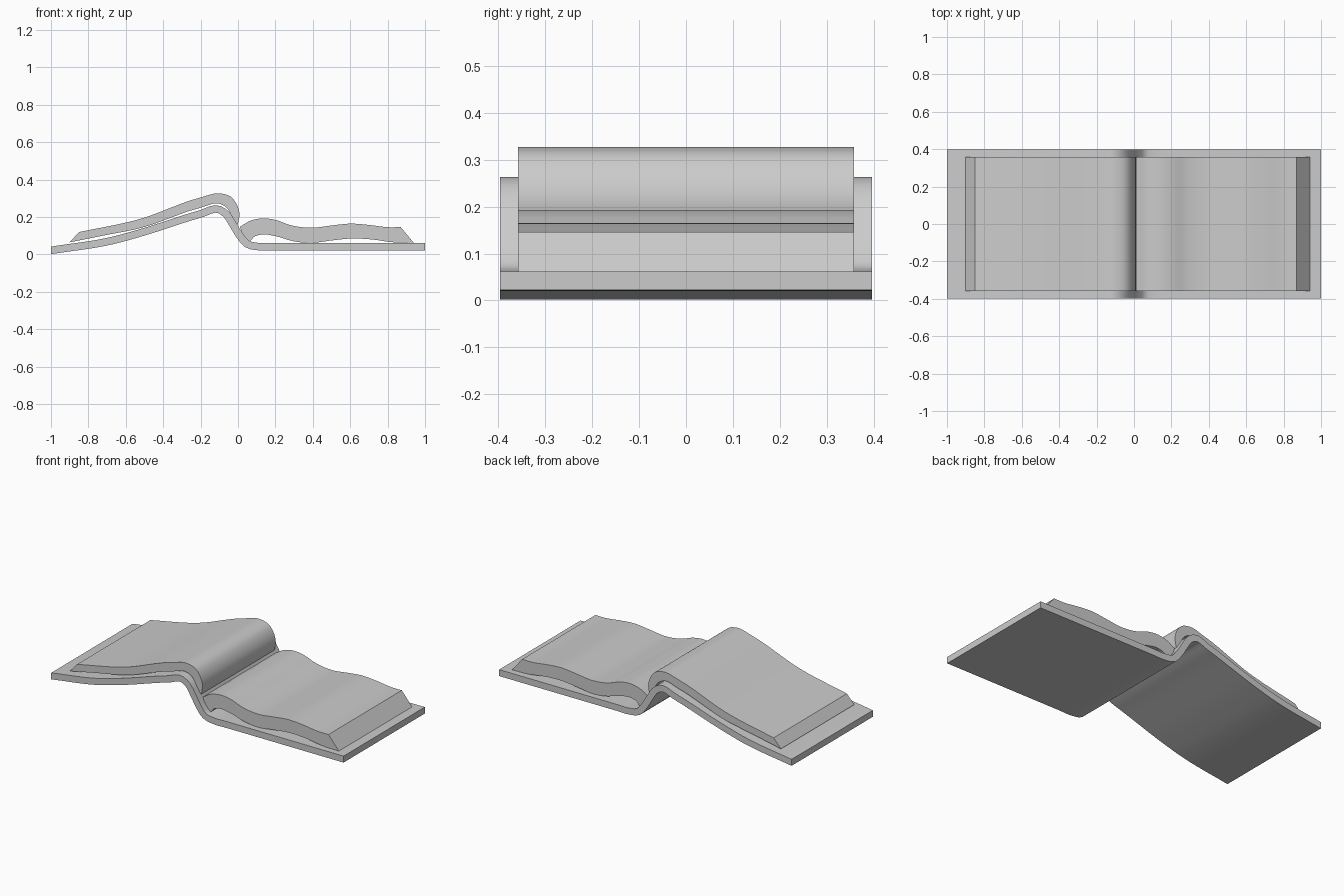
import bpy, bmesh, math
from mathutils import Vector

cube = bpy.data.objects.get("Cube")
if cube:
    bpy.data.objects.remove(cube)

paper = bpy.data.materials.new("light_grey")
paper.use_nodes = True
paper.diffuse_color = (0.6, 0.6, 0.6, 1)
paper.node_tree.nodes["Principled BSDF"].inputs["Base Color"].default_value = (0.6, 0.6, 0.6, 1)


def smooth(points, steps=6):
    """Catmull-Rom curve through the points, parametrised by chord length."""
    p = [Vector(q) for q in points]
    p = [2 * p[0] - p[1]] + p + [2 * p[-1] - p[-2]]
    out = []
    for a, b, c, d in zip(p, p[1:], p[2:], p[3:]):
        la, lb, lc = (b - a).length, (c - b).length, (d - c).length
        m1 = ((b - a) / la * lb + (c - b) / lb * la) * lb / (la + lb)
        m2 = ((c - b) / lb * lc + (d - c) / lc * lb) * lb / (lb + lc)
        for i in range(steps):
            t = i / steps
            out.append((2*t**3 - 3*t*t + 1) * b + (t**3 - 2*t*t + t) * m1
                       + (3*t*t - 2*t**3) * c + (t**3 - t*t) * m2)
    return out + [p[-2]]


def resample(line, n=64):
    """Evenly spaced points along a polyline."""
    lengths = [(b - a).length for a, b in zip(line, line[1:])]
    out, i, start = [], 0, 0.0
    for k in range(n):
        s = sum(lengths) * k / (n - 1)
        while i < len(lengths) - 1 and s > start + lengths[i]:
            start += lengths[i]
            i += 1
        out.append(line[i].lerp(line[i + 1], min(1, (s - start) / lengths[i])))
    return out


def slab(name, top, bottom, half_depth):
    """Solid between two matching x-z lines, extruded along y."""
    bm = bmesh.new()
    rings = [[bm.verts.new((q.x, y, q.y)) for q, y in
              ((t, -half_depth), (t, half_depth), (b, half_depth), (b, -half_depth))]
             for t, b in zip(top, bottom)]
    for r, s in zip(rings, rings[1:]):
        for k in range(4):
            bm.faces.new((r[k], r[k - 1], s[k - 1], s[k]))
    bm.faces.new(rings[0])
    bm.faces.new(rings[-1][::-1])
    bmesh.ops.remove_doubles(bm, verts=bm.verts, dist=0.0001)
    bmesh.ops.recalc_face_normals(bm, faces=bm.faces)
    mesh = bpy.data.meshes.new(name)
    bm.to_mesh(mesh)
    bm.free()
    mesh.materials.append(paper)
    obj = bpy.data.objects.new(name, mesh)
    bpy.context.collection.objects.link(obj)
    bpy.ops.object.select_all(action='DESELECT')
    obj.select_set(True)
    bpy.context.view_layer.objects.active = obj
    bpy.ops.object.shade_smooth_by_angle(angle=math.radians(35))


# Cover: one bent board of constant thickness
mid = resample(smooth([(-1, .022), (-.67, .075), (-.53, .113), (-.2, .217), (-.105, .242),
                       (-.07, .222), (-.03, .165), (.01, .1), (.05, .055), (.11, .042),
                       (.2, .042), (1, .042)]), 90)
tops, bottoms = [], []
for i, q in enumerate(mid):
    d = (mid[min(i + 1, len(mid) - 1)] - mid[max(i - 1, 0)]).normalized()
    n = Vector((-d.y, d.x)) * .02
    if i in (0, len(mid) - 1):
        n = Vector((0, .02))
    tops.append(q + n)
    bottoms.append(q - n)
slab("cover", tops, bottoms, .397)

# Raised stack of pages, with a slanted outer edge and a curl into the spine
slab("right_pages",
     resample(smooth([(-.85, .12), (-.53, .188), (-.2, .305), (-.1, .327), (-.04, .31),
                      (-.005, .265), (.008, .215), (.0, .165)])),
     resample(smooth([(-.9, .065), (-.7, .105), (-.53, .139), (-.2, .25), (-.1, .272),
                      (-.06, .25), (-.03, .2), (-.003, .16)])), .358)

# Lower stack of pages, wavy
slab("left_pages",
     resample(smooth([(.01, .148), (.07, .182), (.14, .193), (.2, .185), (.28, .157), (.39, .143),
                      (.5, .155), (.6, .165), (.7, .158), (.8, .146), (.87, .146)])),
     resample(smooth([(.012, .145), (.035, .09), (.065, .068), (.08, .09), (.13, .107), (.2, .098),
                      (.3, .07), (.39, .062), (.5, .075), (.6, .085), (.72, .08), (.82, .066),
                      (.94, .062)])), .358)
